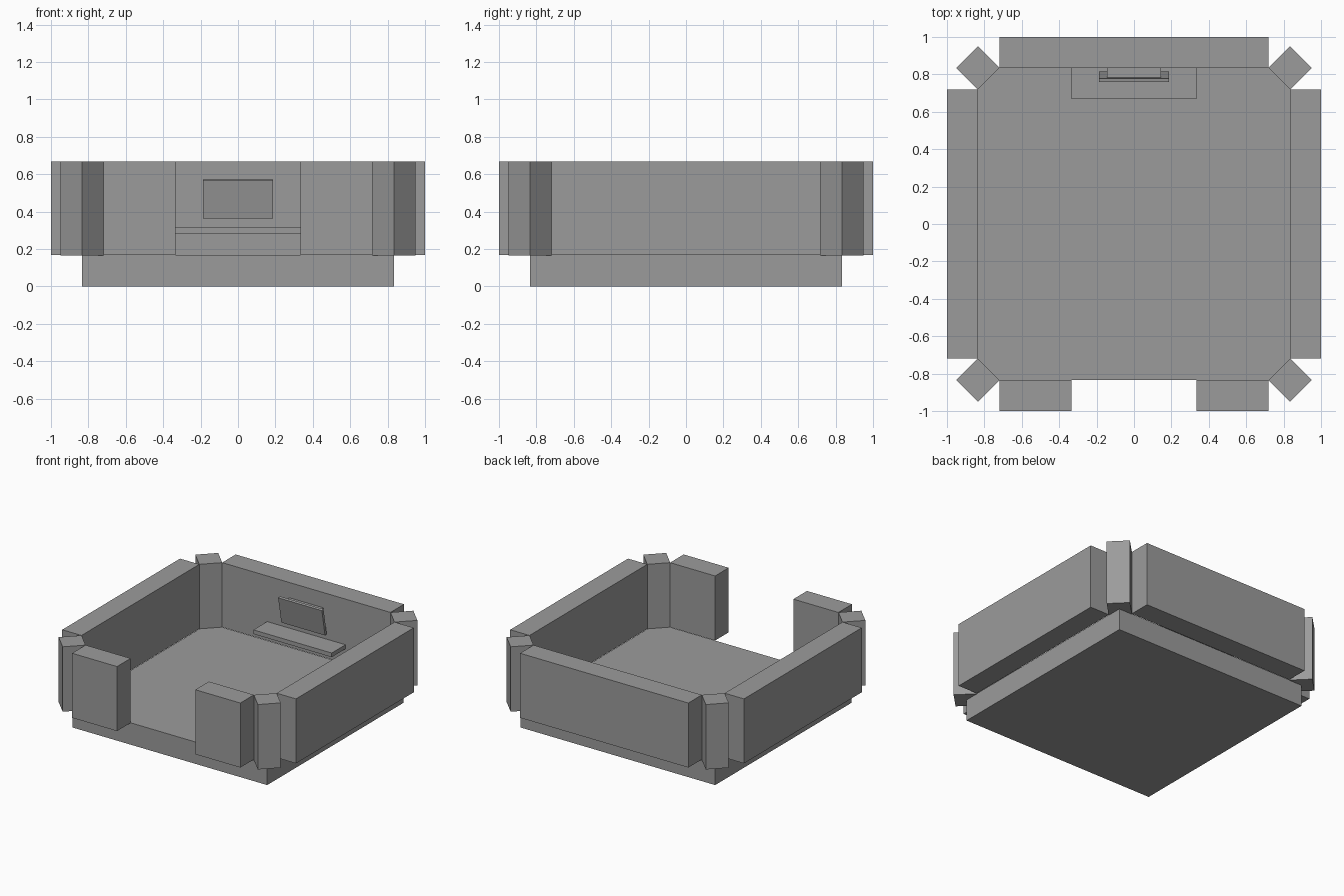
import bpy, bmesh
from math import radians
from mathutils import Matrix, Vector

if "Cube" in bpy.data.objects:
    bpy.data.objects.remove(bpy.data.objects["Cube"])

# Dark grey used by every part
grey = bpy.data.materials.new("dark_grey")
grey.diffuse_color = (0.33, 0.33, 0.33, 1)
grey.use_nodes = True
grey.node_tree.nodes["Principled BSDF"].inputs["Base Color"].default_value = grey.diffuse_color


def box(name, lo, hi, rot=(0, 'Z')):
    """Box between two corners, turned about its own centre."""
    lo, hi = Vector(lo), Vector(hi)
    bm = bmesh.new()
    bmesh.ops.create_cube(bm, size=1, matrix=Matrix.Diagonal((*(hi - lo), 1)))
    me = bpy.data.meshes.new(name)
    bm.to_mesh(me)
    bm.free()
    me.materials.append(grey)
    ob = bpy.data.objects.new(name, me)
    ob.matrix_world = Matrix.Translation((lo + hi) / 2) @ Matrix.Rotation(radians(rot[0]), 4, rot[1])
    bpy.context.collection.objects.link(ob)
    return ob


IN, OUT, END = 0.835, 1.0, 0.72     # wall inner face, outer face, half length
Z0, Z1 = 0.169, 0.668               # wall bottom and top
DOOR = 0.335                        # half width of the doorway

# Floor slab
box("floor_base", (-0.833, -0.833, 0), (0.833, 0.833, 0.169))

# Back wall
box("back_wall", (-END, IN, Z0), (END, OUT, Z1))

# Side walls, front walls beside the doorway, diagonal corner posts
H = 0.0815
for s, side in ((-1, "left"), (1, "right")):
    cx = s * (IN + OUT) / 2
    box(side + "_wall", (cx - 0.0825, -END, Z0), (cx + 0.0825, END, Z1))
    fx, fw = s * (DOOR + END) / 2, (END - DOOR) / 2
    box(side + "_front_wall", (fx - fw, -OUT, Z0), (fx + fw, -0.834, Z1))
    for t, end in ((-1, "front"), (1, "back")):
        px, py = s * 0.835, t * 0.835
        box(f"{end}_{side}_post", (px - H, py - H, 0.166), (px + H, py + H, Z1), (45, 'Z'))

# Floating desk shelf
box("desk", (-DOOR, 0.667, 0.283), (DOOR, 0.838, 0.315))

# Screen leaning forward
box("screen", (-0.187, 0.777, 0.362), (0.187, 0.797, 0.572), (10.5, 'X'))

# Wall mount, its front sloped to meet the back of the screen
mount = box("screen_mount", (-0.145, 0.784, 0.39), (0.145, 0.838, 0.55))
for v in mount.data.vertices:
    if v.co.y < 0 and v.co.z < 0:
        v.co.y += 0.026
